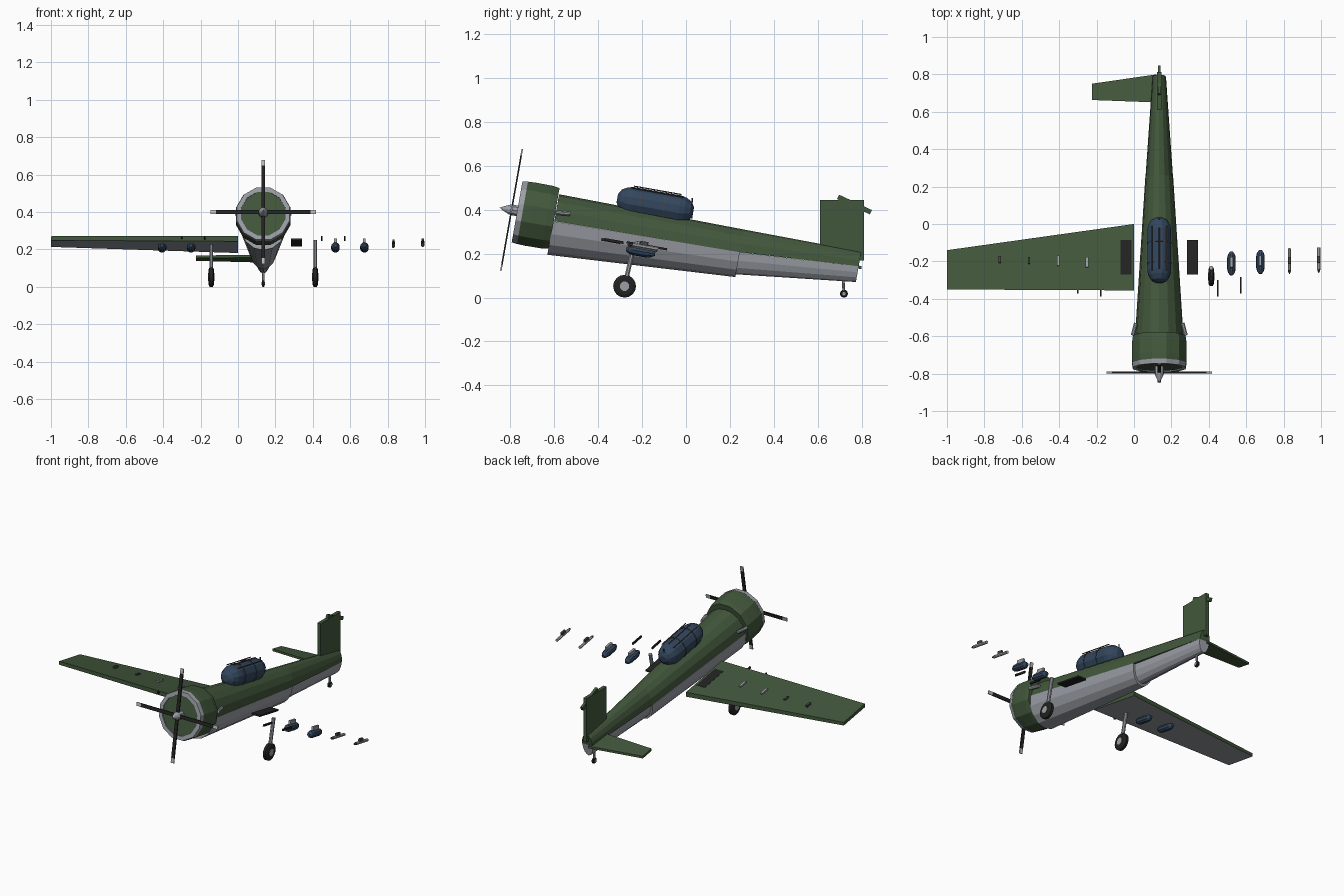
import bpy, bmesh, math
from mathutils import Matrix, Vector

if "Cube" in bpy.data.objects:
    bpy.data.objects.remove(bpy.data.objects["Cube"])

CX = 0.135                      # fuselage centre line
TILT = math.radians(10)         # nose-up attitude


def mat(name, c):
    m = bpy.data.materials.new(name)
    m.diffuse_color = (*c, 1)
    m.use_nodes = True
    m.node_tree.nodes["Principled BSDF"].inputs["Base Color"].default_value = m.diffuse_color
    return m


GREEN = mat("dark green", (0.055, 0.097, 0.045))
GREY = mat("light grey", (0.33, 0.345, 0.38))
BLUE = mat("glass blue", (0.033, 0.062, 0.11))
BLACK = mat("black", (0.016, 0.016, 0.017))
SILVER = mat("silver", (0.50, 0.50, 0.49))
DARK = mat("dark metal", (0.06, 0.06, 0.065))


def finish(name, bm, *mats):
    bmesh.ops.remove_doubles(bm, verts=bm.verts, dist=1e-5)
    bmesh.ops.recalc_face_normals(bm, faces=bm.faces)
    me = bpy.data.meshes.new(name)
    bm.to_mesh(me)
    bm.free()
    for m in mats:
        me.materials.append(m)
    ob = bpy.data.objects.new(name, me)
    bpy.context.collection.objects.link(ob)
    return ob


def pitched(x, y, z):
    return Matrix.Translation((x, y, z)) @ Matrix.Rotation(-TILT, 4, 'X')


def skin(bm, rings):
    """Join closed rings of points and cap both ends."""
    vs = [[bm.verts.new(p) for p in r] for r in rings]
    n = len(vs[0])
    for a, b in zip(vs, vs[1:]):
        for i in range(n):
            bm.faces.new((a[i], a[(i + 1) % n], b[(i + 1) % n], b[i]))
    bm.faces.new(vs[0])
    bm.faces.new(vs[-1])


def lathe(name, M, prof, n, m, turn=0.5):
    """Turn (radius, distance) points about the local y axis."""
    bm = bmesh.new()
    rings = []
    for r, a in prof:
        r = max(r, 1e-4)
        ang = [2 * math.pi * (i + turn) / n for i in range(n)]
        rings.append([M @ Vector((r * math.sin(t), a, r * math.cos(t))) for t in ang])
    skin(bm, rings)
    return finish(name, bm, m)


def rod(name, p, q, r, m, n=8):
    p, q = Vector(p), Vector(q)
    M = Matrix.Translation(p) @ Vector((0, 1, 0)).rotation_difference(q - p).to_matrix().to_4x4()
    return lathe(name, M, [(r, 0), (r, (q - p).length)], n, m)


def box(name, M, size, m, off=(0, 0, 0)):
    bm = bmesh.new()
    bmesh.ops.create_cube(bm, size=1)
    for v in bm.verts:
        v.co = M @ Vector([v.co[i] * size[i] + off[i] for i in range(3)])
    return finish(name, bm, m)


def half_hull(name, rings, a0, m, n=8):
    """Loft half-ellipse sections given as (y, z, half width, height)."""
    bm = bmesh.new()
    out = []
    for y, z, w, h in rings:
        M = pitched(CX, y, z)
        ang = [math.radians(a0 + 180 * i / n) for i in range(n + 1)]
        out.append([M @ Vector((w * math.cos(t), 0, h * math.sin(t))) for t in ang])
    skin(bm, out)
    return finish(name, bm, m)


def panel(name, plan, z0, y0, thick, *mats):
    """Flat tilted panel from plan corners, thick gives one depth per corner."""
    bm = bmesh.new()
    top = [Vector((x, y, z0 - (y - y0) * math.tan(TILT))) for x, y in plan]
    skin(bm, [top, [p - Vector((0, 0, t)) for p, t in zip(top, thick)]])
    ob = finish(name, bm, *mats)
    if len(mats) > 1:           # underside colour
        for f in ob.data.polygons:
            f.material_index = int(f.normal.z < -0.5)
    return ob


# Fuselage
half_hull("upper_fuselage", [(-.60, .348, .128, .125), (.245, .207, .074, .105),
                             (.787, .143, .036, .068)], 0, GREEN)
half_hull("belly", [(-.605, .348, .13, .155), (.245, .207, .075, .115)], 180, GREY)
half_hull("tail_tube", [(.24, .207, .062, .102), (.787, .143, .036, .073)], 180, GREY)

# Engine cowl, lip and front face
N = pitched(CX, -.77, .391)
lathe("cowl", N, [(.149, .025), (.151, .06), (.15, .14), (.145, .172)], 12, GREEN)
lathe("cowl_lip", N, [(.122, .02), (.122, 0), (.146, 0), (.15, .025), (.13, .025)], 12, GREY)
lathe("engine_face", N, [(.123, .006), (.123, .02)], 12, GREEN)

# Propeller and spinner
P = pitched(CX, -.795, .40)
lathe("spinner", P, [(0, -.055), (.012, -.035), (.024, -.008), (.027, .04)], 10, GREY)
for k in range(4):
    B = P @ Matrix.Rotation(k * math.pi / 2, 4, 'Y')
    box("propeller_blade", B, (.021, .007, .24), BLACK, (0, 0, .132))
    box("blade_tip", B, (.021, .007, .03), SILVER, (0, 0, .267))

# Canopy with frame hoops, rails and mast
C = pitched(CX, -.14, .422)
R = .066
lathe("canopy", C, [(.02, -.176), (.045, -.162), (.06, -.135), (R, -.11), (R, .11),
                    (.06, .135), (.045, .162), (.02, .176)], 12, BLUE)
for a in (-.07, .04):
    lathe("canopy_hoop", C, [(R + .003, a - .003), (R + .003, a + .003)], 12, DARK)
for s in (-1, 1):
    rod("canopy_rail", C @ Vector((s * .04, -.12, .058)), C @ Vector((s * .04, .12, .058)), .003, DARK, 6)
rod("canopy_top_rail", C @ Vector((0, -.11, .068)), C @ Vector((0, .11, .068)), .003, DARK, 6)
rod("mast", (CX, .025, .36), (CX, .028, .455), .004, DARK, 6)

# Wing and tailplane (left side only)
panel("wing", [(-1, -.35), (0, -.355), (0, 0), (-1, -.14)], .27, -.35,
      [.022, .028, .028, .02], GREEN, GREY)
panel("tailplane", [(-.225, .663), (.12, .65), (.12, .80), (-.225, .75)], .17, .65,
      [.014] * 4, GREEN)

# Fin and its top bar
box("fin", Matrix.Translation((CX, .711, .307)), (.022, .201, .274), GREEN)
box("fin_bar", Matrix.Translation((CX, .768, .424)) @ Matrix.Rotation(math.radians(-25), 4, 'X'),
    (.016, .165, .022), GREEN)


def wheel(name, x, y, r, w):
    M = Matrix.Translation((x, y, r)) @ Matrix.Rotation(math.pi / 2, 4, 'Z')
    h = w / 2
    lathe(name + "_tyre", M, [(r * .75, -h), (r, -h * .55), (r, h * .55), (r * .75, h)], 16, BLACK, 0)
    lathe(name + "_hub", M, [(r * .42, -h - .002), (r * .42, h + .002)], 12, GREY)


# Tail wheel
wheel("tail_wheel", CX, .72, .018, .016)
rod("tail_wheel_strut", (CX, .72, .02), (CX, .715, .10), .007, GREY)

# Paired parts on both sides
for s in (-1, 1):
    X = lambda d: CX + s * d
    box("walkway", pitched(X(.1775), -.178, .236), (.058, .187, .01), BLACK)
    rod("exhaust", (X(.142), -.595, .388), (X(.125), -.53, .382), .011, GREY)

    # Main landing gear
    wheel("main_wheel", X(.278), -.28, .052, .03)
    rod("main_strut", (X(.278), -.28, .052), (X(.278), -.235, .248), .011, GREY)

    # Gun barrels
    for d, y in ((.312, -.343), (.436, -.328)):
        box("gun_barrel", pitched(X(d), y, .258), (.008, .088, .012), BLACK)

    # Bombs on pylons
    for d, y in ((.386, -.211), (.541, -.203)):
        M = pitched(X(d), y, .21)
        lathe("bomb", M, [(.009, -.063), (.019, -.048), (.023, -.03), (.023, .03),
                          (.019, .048), (.009, .063)], 10, BLUE)
        box("bomb_pylon", M, (.014, .055, .03), GREY, (0, 0, .028))

    # Rockets on mounts
    for d, y, z in ((.696, -.198, .228), (.853, -.193, .233)):
        M = pitched(X(d), y, z)
        lathe("rocket", M, [(.009, -.05), (.009, .068)], 8, SILVER)
        lathe("rocket_nose", M, [(.001, -.071), (.007, -.06), (.009, -.05)], 8, DARK)
        box("rocket_mount", M, (.012, .036, .022), DARK, (0, 0, .012))
